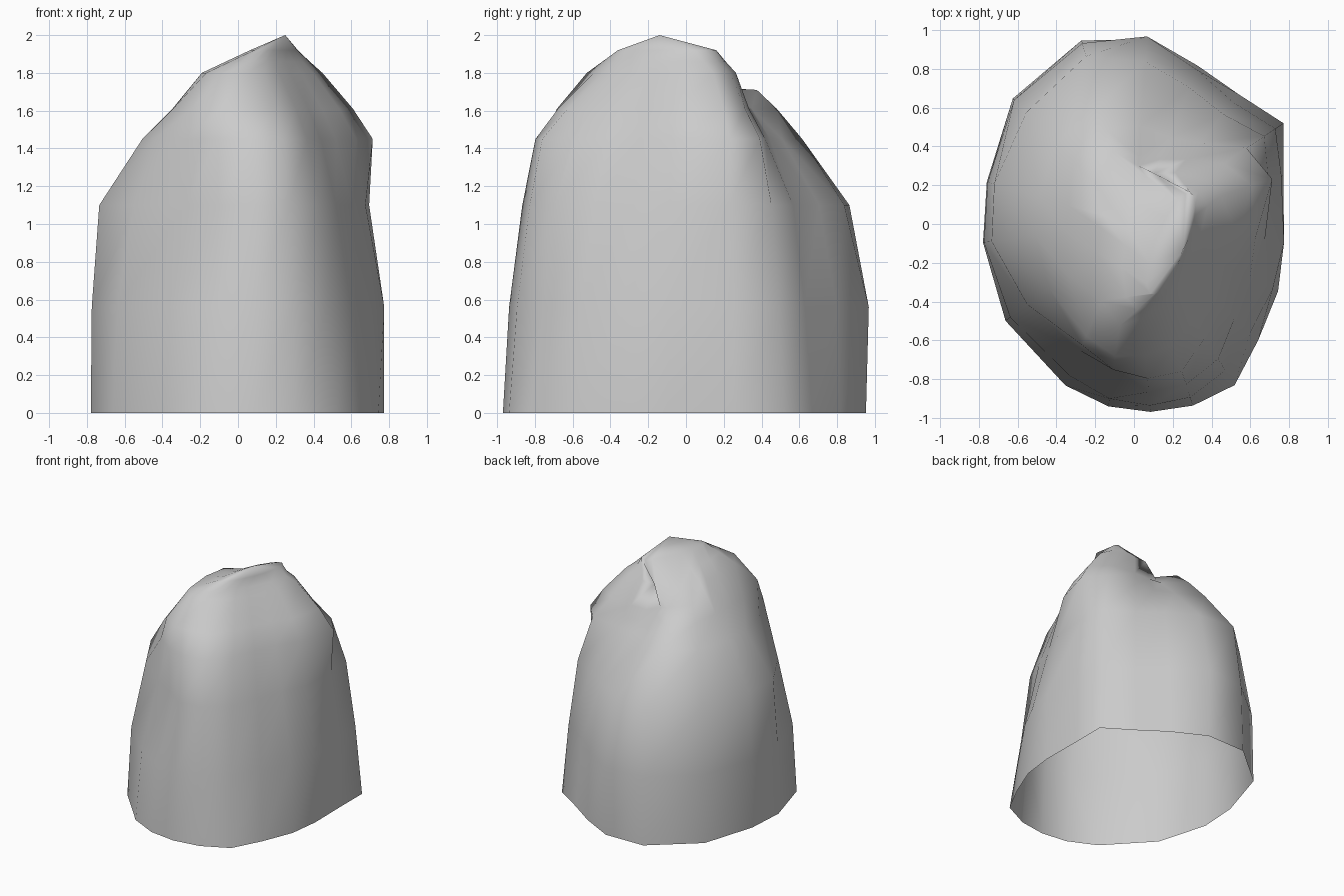
import bpy, bmesh
from math import radians, sin, cos
from mathutils import Vector

if "Cube" in bpy.data.objects:
    bpy.data.objects.remove(bpy.data.objects["Cube"])

# Height levels of the boulder's contour rings
LEVELS = [0.0, 0.56, 1.10, 1.45, 1.61, 1.80]

# One column per direction: angle -> radius at each level
COLUMNS = {
    -7:  (.78, .78, .68, .63, .54, .40),   # right wall
    18:  (.81, .80, .73, .75, .64, .47),
    34:  (.93, .88, .81, .70, .56, .42),   # back right corner
    51:  (.86, .81, .73, .54, .43, .34),
    68:  (.88, .86, .76, .48, .36, .28),   # back groove
    86:  (.955, .97, .84, .51, .35, .30),
    106: (.985, .97, .90, .64, .50, .39),  # back left spur
    134: (.90, .89, .80, .58, .45, .30),
    164: (.79, .785, .75, .51, .35, .17),  # left wall
    187: (.785, .78, .74, .51, .35, .17),
    217: (.83, .80, .69, .55, .43, .24),
    247: (.905, .85, .71, .68, .63, .43),  # front left dent
    262: (.95, .91, .75, .76, .69, .53),
    275: (.973, .94, .87, .80, .68, .49),  # front ridge
    288: (.985, .94, .87, .80, .66, .46),
    302: (.98, .89, .82, .69, .58, .41),
    317: (.877, .82, .71, .60, .51, .38),
    335: (.82, .79, .66, .57, .49, .37),
}
TOPS = {86: 1.64, 106: 1.71, 134: 1.69}    # lower peak of the back left spur
DIPS = {86: .07, 106: .13, 134: .08}       # hollow between spur and summit

# Narrow tilted ellipse for the summit ridge
AXIS = radians(68.5)
def summit(deg):
    t = radians(deg) - AXIS
    a, b = 0.28 * cos(t), 0.08 * sin(t)
    return Vector((0.19 + a * cos(AXIS) - b * sin(AXIS),
                   -0.10 + a * sin(AXIS) + b * cos(AXIS), 1.92))

bm = bmesh.new()

# Contour rings
rings = []
for i, z in enumerate(LEVELS):
    ring = []
    for deg, radii in COLUMNS.items():
        a, r = radians(deg), radii[i]
        top = TOPS.get(deg, z) if i == len(LEVELS) - 1 else z
        ring.append(bm.verts.new((r * cos(a), r * sin(a), top)))
    rings.append(ring)

# Shoulder ring, summit ring and peak
shoulder = []
for deg, v in zip(COLUMNS, rings[-1]):
    p = v.co.lerp(summit(deg), 0.5)
    p.z -= DIPS.get(deg, 0)
    shoulder.append(bm.verts.new(p))
rings.append(shoulder)
rings.append([bm.verts.new(summit(deg)) for deg in COLUMNS])
peak = bm.verts.new((0.25, -0.14, 2.0))

# Skin the rings, leaving the underside open
n = len(COLUMNS)
for low, high in zip(rings, rings[1:]):
    for j in range(n):
        k = (j + 1) % n
        bm.faces.new((low[j], low[k], high[k], high[j]))
for j in range(n):
    bm.faces.new((rings[-1][j], rings[-1][(j + 1) % n], peak))

for f in bm.faces:
    f.smooth = True
mesh = bpy.data.meshes.new("boulder")
bm.to_mesh(mesh)
bm.free()
boulder = bpy.data.objects.new("boulder", mesh)
bpy.context.collection.objects.link(boulder)
